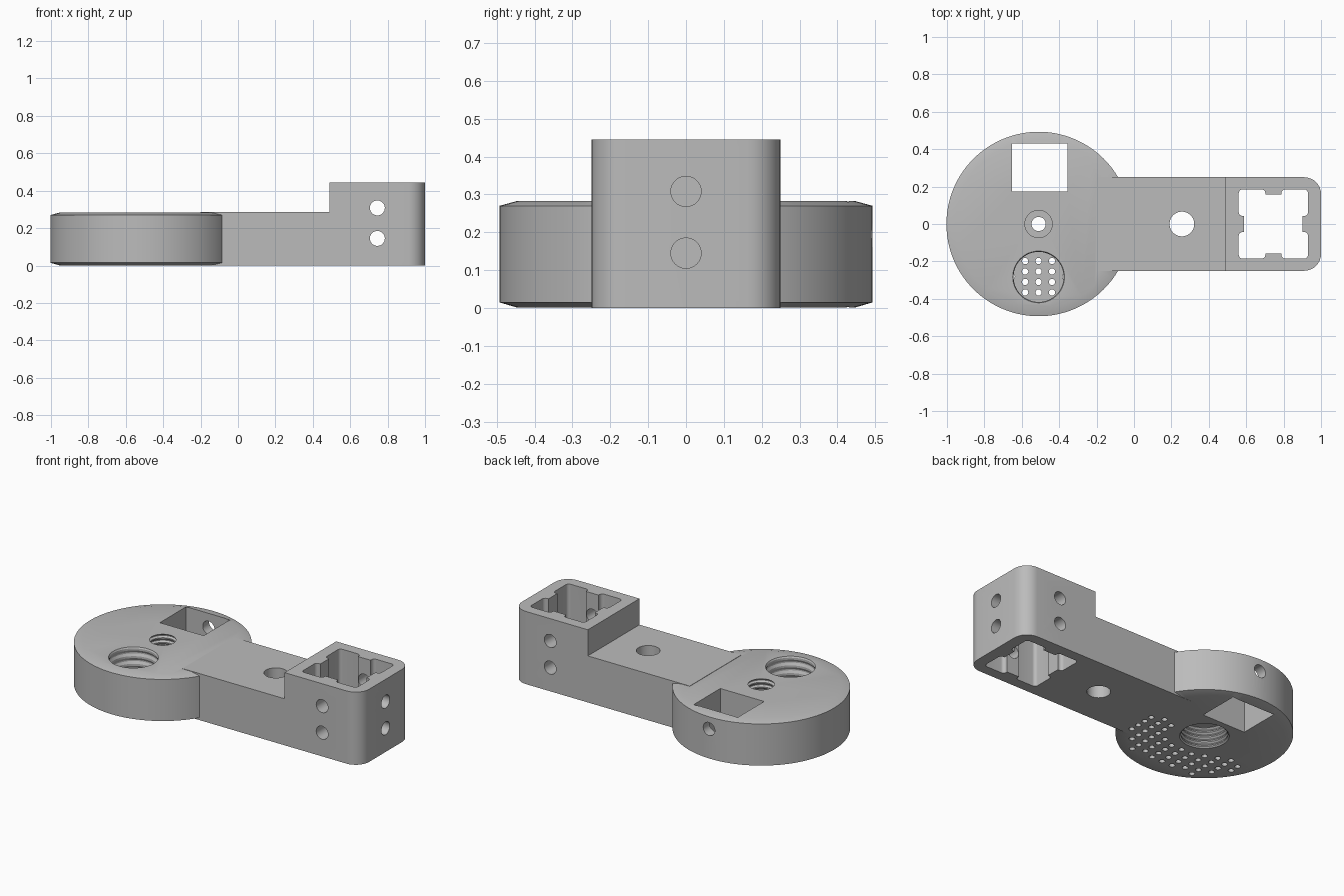
import bpy, bmesh, math
from mathutils import Matrix, Vector

if "Cube" in bpy.data.objects:
    bpy.data.objects.remove(bpy.data.objects["Cube"], do_unlink=True)

grey = bpy.data.materials.new("plain grey")
grey.use_nodes = True
COLOUR = (0.5, 0.5, 0.5, 1)
grey.diffuse_color = COLOUR
grey.node_tree.nodes["Principled BSDF"].inputs["Base Color"].default_value = COLOUR

DISC_X, DISC_R, TOP = -0.51, 0.493, 0.283
POCKET_X = 0.745


def finish(name, bm):
    bmesh.ops.recalc_face_normals(bm, faces=bm.faces)
    mesh = bpy.data.meshes.new(name)
    bm.to_mesh(mesh)
    bm.free()
    mesh.materials.append(grey)
    ob = bpy.data.objects.new(name, mesh)
    bpy.context.collection.objects.link(ob)
    return ob


def add_box(bm, lo, hi, radius=0, side=None):
    """Box between two corners; vertical edges are rounded (side=+1: only those at high x)."""
    lo, hi = Vector(lo), Vector(hi)
    mat = Matrix.Translation((lo + hi) / 2) @ Matrix.Diagonal((*(hi - lo), 1))
    verts = bmesh.ops.create_cube(bm, size=1, matrix=mat)["verts"]
    if radius:
        edges = {e for v in verts for e in v.link_edges}
        upright = [e for e in edges
                   if abs(e.verts[0].co.z - e.verts[1].co.z) > 0.01
                   and (side is None or e.verts[0].co.x > (lo.x + hi.x) / 2)]
        bmesh.ops.bevel(bm, geom=upright, offset=radius, segments=8,
                        profile=0.5, affect='EDGES')


def box(name, *args):
    bm = bmesh.new()
    add_box(bm, *args)
    return finish(name, bm)


def add_rod(bm, start, end, radius, sides=32):
    start, end = Vector(start), Vector(end)
    axis = end - start
    mat = Matrix.Translation((start + end) / 2) @ axis.to_track_quat('Z', 'Y').to_matrix().to_4x4()
    bmesh.ops.create_cone(bm, cap_ends=True, segments=sides, radius1=radius,
                          radius2=radius, depth=axis.length, matrix=mat)


def rod(name, *args):
    bm = bmesh.new()
    add_rod(bm, *args)
    return finish(name, bm)


def lathe(name, profile, x, y, sides=64):
    """Solid of revolution from (radius, z) points, closed with flat caps."""
    bm = bmesh.new()
    rings = [[bm.verts.new((x + r * math.cos(a), y + r * math.sin(a), z))
              for a in (2 * math.pi * i / sides for i in range(sides))]
             for r, z in profile]
    for low, high in zip(rings, rings[1:]):
        for i in range(sides):
            j = (i + 1) % sides
            bm.faces.new((low[i], low[j], high[j], high[i]))
    bm.faces.new(rings[0][::-1])
    bm.faces.new(rings[-1])
    return finish(name, bm)


def thread(name, y, z0, z1, minor, major, turns):
    """Zigzag-walled cutter for a threaded hole."""
    pitch = (z1 - z0) / turns
    points = [(minor, z0)]
    for i in range(turns):
        z = z0 + i * pitch
        points += [(minor, z + pitch * 0.2), (major, z + pitch * 0.5),
                   (major, z + pitch * 0.65), (minor, z + pitch * 0.95)]
    points.append((minor, z1))
    return lathe(name, points, DISC_X, y)


def combine(target, tool, operation):
    mod = target.modifiers.new("join", 'BOOLEAN')
    mod.operation, mod.object, mod.solver = operation, tool, 'EXACT'
    bpy.context.view_layer.objects.active = target
    bpy.ops.object.modifier_apply(modifier=mod.name)
    bpy.data.objects.remove(tool, do_unlink=True)


# Solid body: chamfered disc, arm and raised socket block
body = lathe("holder_body", [(0.445, 0.001), (DISC_R, 0.015), (DISC_R, 0.27), (0.445, TOP)],
             DISC_X, 0, 128)
combine(body, box("arm", (-0.2, -0.25, 0), (0.7, 0.25, TOP + 0.002)), 'UNION')
combine(body, box("socket_block", (0.49, -0.25, 0), (1, 0.25, 0.445), 0.09, 1), 'UNION')

cutters = []

# Socket opening: a core plus four rounded corner lobes, leaving a rib on each wall
c = 0.157
cutters.append(box("socket_core", (POCKET_X - c, -c, -0.1), (POCKET_X + c, c, 0.6)))
bm = bmesh.new()
for sx in (-1, 1):
    for sy in (-1, 1):
        x, y = POCKET_X + sx * 0.114, sy * 0.114
        add_box(bm, (x - 0.071, y - 0.071, -0.2), (x + 0.071, y + 0.071, 0.7), 0.02)
cutters.append(finish("socket_lobes", bm))

# Screw holes through the socket walls
for z in (0.145, 0.308):
    cutters.append(rod("side_screw_hole", (POCKET_X, -0.4, z), (POCKET_X, 0.4, z), 0.04))
    cutters.append(rod("end_screw_hole", (POCKET_X, 0, z), (1.2, 0, z), 0.04))

# Hole through the arm
cutters.append(rod("arm_hole", (0.256, 0, -0.1), (0.256, 0, 0.5), 0.066, 48))

# Square window in the disc and the hole leading into it from the rim
cutters.append(box("square_window", (-0.652, 0.175, -0.1), (-0.355, 0.43, 0.5)))
cutters.append(rod("rim_hole", (DISC_X + 0.01, 0.3, 0.195), (DISC_X + 0.01, 0.6, 0.195), 0.04))

# Threaded centre hole, wide below and narrow above, with a clear bore
cutters.append(thread("centre_top_thread", 0, 0.17, TOP + 0.03, 0.073, 0.084, 5))
cutters.append(thread("centre_bottom_thread", 0, -0.02, 0.13, 0.13, 0.14, 5))
cutters.append(rod("centre_bore", (DISC_X, 0, -0.1), (DISC_X, 0, 0.5), 0.038))

# Threaded recess with a perforated floor
cutters.append(thread("recess_thread", -0.283, 0.03, TOP + 0.03, 0.134, 0.142, 6))
bm = bmesh.new()
for i in range(-5, 6):
    for j in range(7):
        x = i * 0.072
        y = -0.03 - 0.056 * j + (0.028 if i and i % 2 == 0 else 0)
        if 0.185 < math.hypot(x, y) < 0.428 and (x > 0 or y < -0.1):
            add_rod(bm, (DISC_X + x, y, -0.05), (DISC_X + x, y, 0.05), 0.017, 12)
cutters.append(finish("floor_perforations", bm))

for cutter in cutters:
    combine(body, cutter, 'DIFFERENCE')

# Smooth round walls, keep edges crisp
bpy.ops.object.select_all(action='DESELECT')
body.select_set(True)
bpy.context.view_layer.objects.active = body
bpy.ops.object.shade_smooth_by_angle(angle=math.radians(25))
